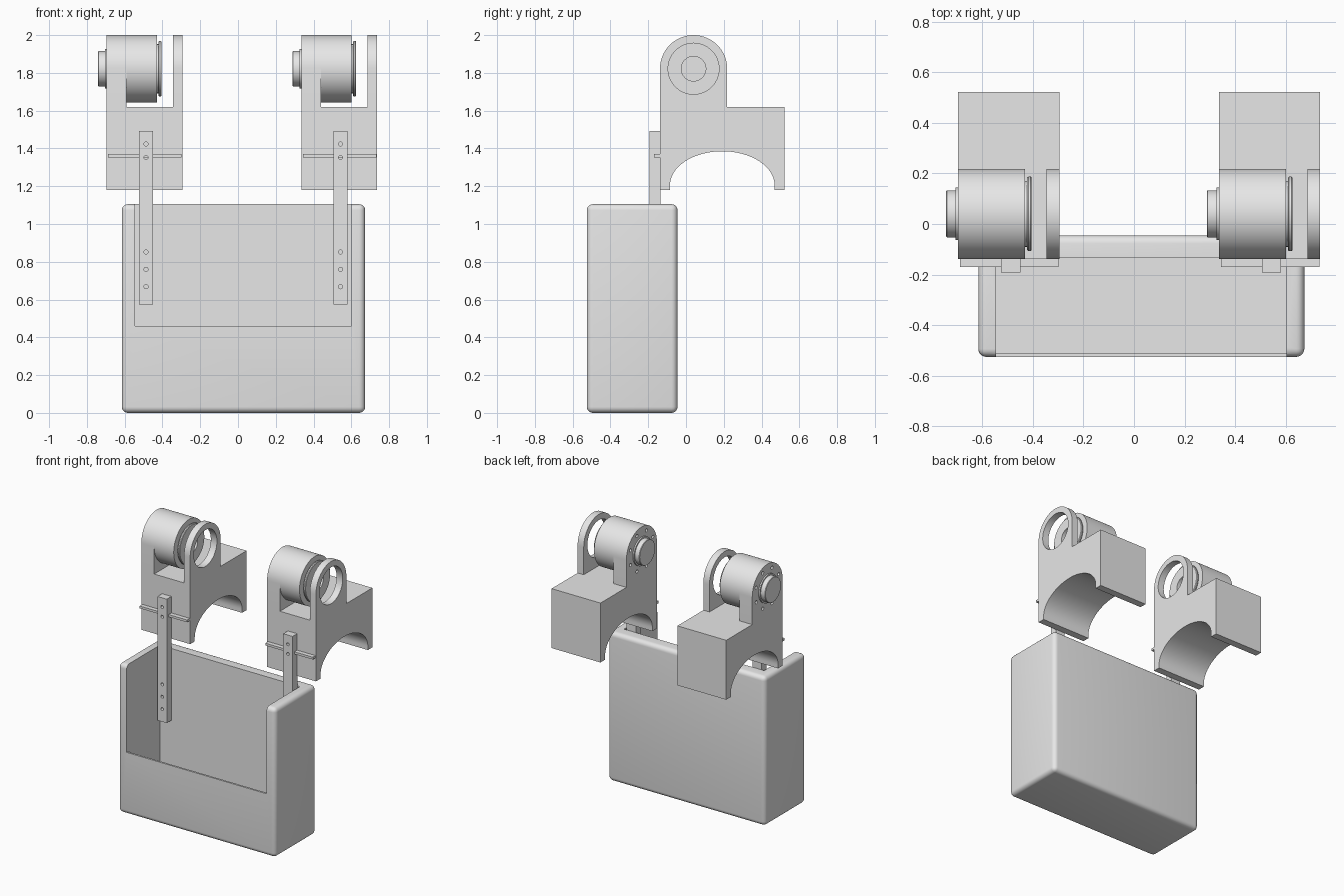
import bpy, bmesh
from math import radians, sin, cos, pi
from mathutils import Matrix

if "Cube" in bpy.data.objects:
    bpy.data.objects.remove(bpy.data.objects["Cube"], do_unlink=True)

grey = bpy.data.materials.new("light grey")
grey.use_nodes = True
grey.diffuse_color = (0.8, 0.8, 0.8, 1)
grey.node_tree.nodes["Principled BSDF"].inputs["Base Color"].default_value = (0.8, 0.8, 0.8, 1)

AXIS_Y, AXIS_Z, RADIUS = 0.04, 1.822, 0.178
FRONT, BACK = -0.138, 0.522


def finish(name, bm):
    bmesh.ops.recalc_face_normals(bm, faces=bm.faces[:])
    mesh = bpy.data.meshes.new(name)
    bm.to_mesh(mesh)
    bm.free()
    mesh.materials.append(grey)
    ob = bpy.data.objects.new(name, mesh)
    bpy.context.collection.objects.link(ob)
    return ob


def activate(ob):
    bpy.ops.object.select_all(action='DESELECT')
    ob.select_set(True)
    bpy.context.view_layer.objects.active = ob


def smooth(ob):
    activate(ob)
    bpy.ops.object.shade_smooth_by_angle(angle=radians(30))


def box(name, x, y, z, bevel=0):
    bm = bmesh.new()
    bmesh.ops.create_cube(bm, size=1)
    for v in bm.verts:
        v.co = [lo + (c + 0.5) * (hi - lo) for c, (lo, hi) in zip(v.co, (x, y, z))]
    if bevel:
        bmesh.ops.bevel(bm, geom=bm.edges[:], offset=bevel, segments=5,
                        profile=0.5, affect='EDGES')
    return finish(name, bm)


def prism(name, profile, x0, x1):
    """Extrude a (y, z) profile along x."""
    bm = bmesh.new()
    face = bm.faces.new([bm.verts.new((x0, y, z)) for y, z in profile])
    out = bmesh.ops.extrude_face_region(bm, geom=[face])
    for v in out["geom"]:
        if isinstance(v, bmesh.types.BMVert):
            v.co.x = x1
    return finish(name, bm)


def lathe(name, rings):
    """Turn (x, radius) pairs about the motor axis."""
    bm = bmesh.new()
    start = [bm.verts.new((x, AXIS_Y, AXIS_Z + r)) for x, r in rings]
    edges = [bm.edges.new(pair) for pair in zip(start, start[1:])]
    bmesh.ops.spin(bm, geom=start + edges, cent=(0, AXIS_Y, AXIS_Z), axis=(1, 0, 0),
                   angle=2 * pi, steps=64)
    bmesh.ops.remove_doubles(bm, verts=bm.verts[:], dist=0.0001)
    return finish(name, bm)


def pegs(name, centres, radius, depth, axis):
    """Small cylinders used for drilling holes."""
    bm = bmesh.new()
    for c in centres:
        turn = Matrix.Rotation(pi / 2, 4, axis)
        bmesh.ops.create_cone(bm, cap_ends=True, segments=16, radius1=radius, radius2=radius,
                              depth=depth, matrix=Matrix.Translation(c) @ turn)
    return finish(name, bm)


def cut(ob, cutter):
    cutter.hide_render = True
    mod = ob.modifiers.new("cut", 'BOOLEAN')
    mod.operation, mod.solver, mod.object = 'DIFFERENCE', 'EXACT', cutter
    activate(ob)
    bpy.ops.object.modifier_apply(modifier=mod.name)
    bpy.data.objects.remove(cutter, do_unlink=True)


# Open bin with a thin, lowered front wall
bin_body = box("bin", (-0.615, 0.673), (-0.525, -0.045), (0, 1.105), 0.032)
cut(bin_body, box("cavity", (-0.545, 0.602), (-0.511, -0.135), (0.07, 1.5)))
cut(bin_body, box("front_opening", (-0.545, 0.602), (-0.7, -0.135), (0.46, 1.5)))
smooth(bin_body)

# Profiles shared by both clamps
arch = [(0.192 - 0.277 * cos(pi * i / 40), 1.205 + 0.18 * sin(pi * i / 40)) for i in range(41)]
saddle = ([(FRONT, 1.62), (FRONT, 1.18), (-0.085, 1.18)] + arch
          + [(0.469, 1.18), (BACK, 1.18), (BACK, 1.62)])
cheek = [(AXIS_Y - RADIUS, 1.62)] + [
    (AXIS_Y - RADIUS * cos(pi * i / 32), AXIS_Z + RADIUS * sin(pi * i / 32)) for i in range(33)
] + [(AXIS_Y + RADIUS, 1.62)]

for side, x in (("right", -0.695), ("left", 0.335)):
    # Saddle block with arched underside
    smooth(prism(side + "_saddle", saddle, x, x + 0.4))

    # Solid cheek with screw holes around the shaft
    plate = prism(side + "_motor_cheek", cheek, x, x + 0.105)
    angles = [pi / 8 + i * pi / 4 for i in range(8)]
    cut(plate, pegs("screw_holes", [(x, AXIS_Y + 0.142 * cos(a), AXIS_Z + 0.142 * sin(a))
                                    for a in angles], 0.012, 0.06, 'Y'))
    smooth(plate)

    # Ring-shaped outer cheek
    ring = prism(side + "_ring_cheek", cheek, x + 0.35, x + 0.4)
    cut(ring, lathe("bore", [(x + 0.3, 0), (x + 0.3, 0.135), (x + 0.5, 0.135), (x + 0.5, 0)]))
    smooth(ring)

    # Motor drum, grooved end disc and shaft boss
    smooth(lathe(side + "_motor", [
        (x + 0.1, 0), (x + 0.1, RADIUS), (x + 0.265, RADIUS), (x + 0.265, 0.13),
        (x + 0.273, 0.13), (x + 0.273, 0.143), (x + 0.278, 0.147), (x + 0.287, 0.147),
        (x + 0.291, 0.143), (x + 0.291, 0.065), (x + 0.26, 0.065), (x + 0.26, 0)]))
    smooth(lathe(side + "_shaft_boss", [
        (x - 0.047, 0), (x - 0.047, 0.09), (x - 0.044, 0.093), (x - 0.01, 0.093),
        (x - 0.01, 0.104), (x + 0.005, 0.104), (x + 0.005, 0)]))

    # Hanging strap with drilled holes
    strap = box(side + "_strap", (x + 0.17, x + 0.246), (-0.192, -0.136), (0.575, 1.492))
    cut(strap, pegs("strap_holes", [(x + 0.208, -0.165, z) for z in (0.668, 0.76, 0.852, 1.352, 1.424)],
                    0.011, 0.2, 'X'))
    smooth(strap)

    # Cross bar on the front of the saddle
    box(side + "_cross_bar", (x + 0.008, x + 0.397), (-0.17, -0.135), (1.353, 1.37))
